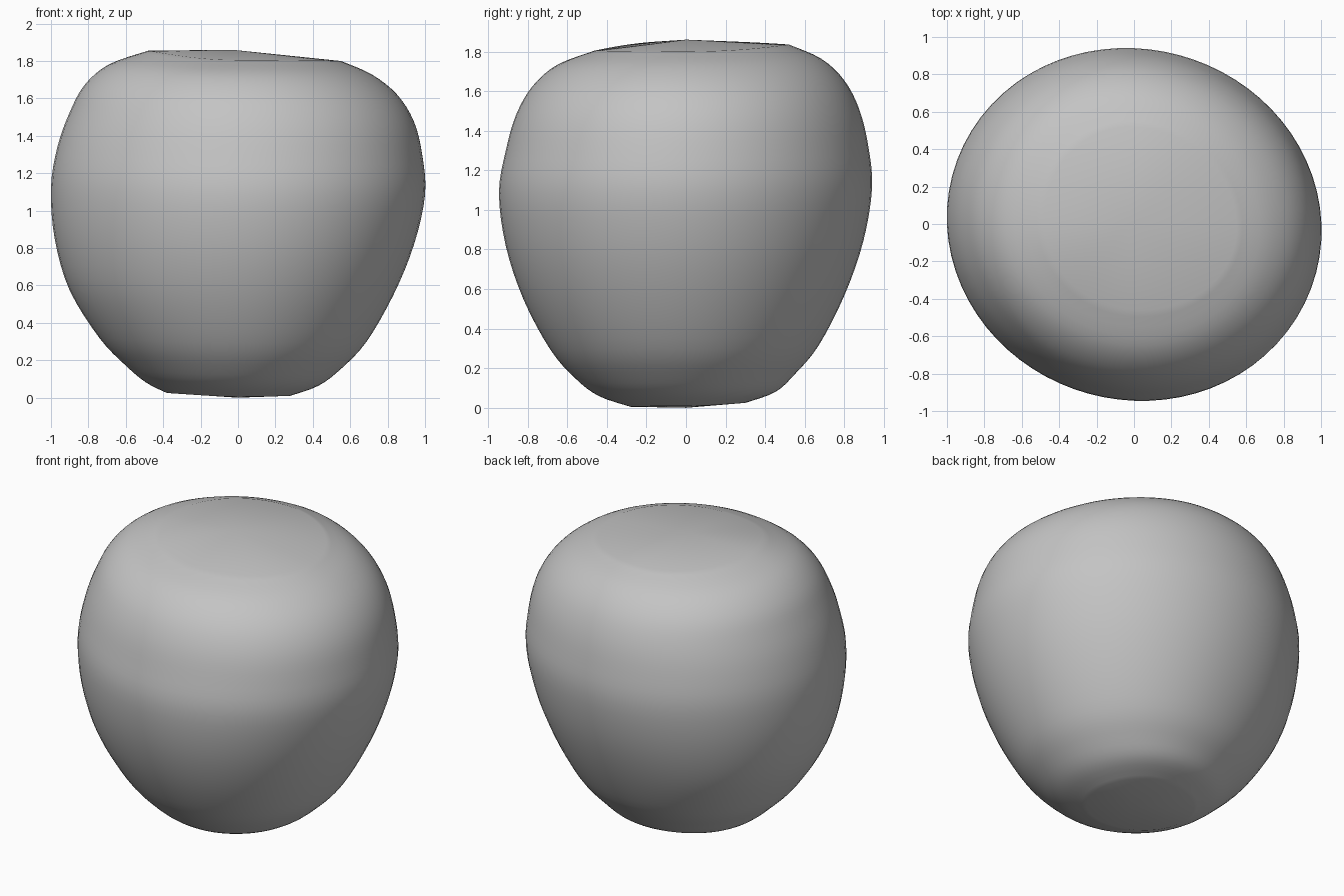
import bpy
import bmesh
from math import sin, cos, pi

cube = bpy.data.objects.get("Cube")
if cube:
    bpy.data.objects.remove(cube, do_unlink=True)

SEGMENTS = 72
STEPS = 4

# Relative heights, then the radius at each height towards the four sides
LEVELS = [0, .03, .08, .16, .3, .45, .6, .72, .82, .9, .96, 1]
LEFT = [.28, .43, .55, .685, .83, .94, 1, .985, .94, .85, .715, .55]
RIGHT = [.38, .49, .6, .74, .9, .98, 1, .965, .9, .82, .69, .48]
FRONT = [.28, .44, .56, .685, .82, .91, .945, .91, .858, .775, .65, .46]
BACK = [.3, .45, .55, .67, .8, .895, .94, .92, .875, .8, .685, .52]


def smooth_samples(values):
    """Catmull-Rom refinement of a list of values."""
    padded = [values[0]] + values + [values[-1]]
    out = []
    for a, b, c, d in zip(padded, padded[1:], padded[2:], padded[3:]):
        for k in range(STEPS):
            t = k / STEPS
            out.append(b + t * (c - a + t * (2 * a - 5 * b + 4 * c - d
                       + t * (3 * (b - c) + d - a))) / 2)
    return out + [values[-1]]


def around(angle, left, right, front, back):
    """Blend the values of the four sides at an angle."""
    x, y = cos(angle), sin(angle)
    return (left if x > 0 else right) * x * x + (back if y > 0 else front) * y * y


# Material
grey = bpy.data.materials.new("plain grey")
grey.use_nodes = True
color = (.55, .55, .55, 1)
grey.diffuse_color = color
grey.node_tree.nodes["Principled BSDF"].inputs["Base Color"].default_value = color

# Rounded body: stacked rings whose outline varies by direction
bm = bmesh.new()
levels, *sides = [smooth_samples(s) for s in (LEVELS, LEFT, RIGHT, FRONT, BACK)]
rings = []
for level, *radii in zip(levels, *sides):
    ring = []
    for i in range(SEGMENTS):
        angle = 2 * pi * i / SEGMENTS
        radius = around(angle, *radii) * (1 - .02 * sin(2 * angle))
        low = around(angle, .01, .025, .005, .025)
        high = around(angle, 1.8, 1.855, 1.805, 1.835)
        ring.append(bm.verts.new((radius * cos(angle), radius * sin(angle),
                                  low + level * (high - low))))
    rings.append(ring)
for lower, upper in zip(rings, rings[1:]):
    for i in range(SEGMENTS):
        j = (i + 1) % SEGMENTS
        bm.faces.new((lower[i], lower[j], upper[j], upper[i]))

# Shallow caps at the top and the bottom
for ring, tip in ((rings[-1], (-.03, 0, 1.86)), (rings[0], (0, 0, 0))):
    centre = bm.verts.new(tip)
    for i in range(SEGMENTS):
        bm.faces.new((ring[i - 1], ring[i], centre))
bmesh.ops.recalc_face_normals(bm, faces=bm.faces)

mesh = bpy.data.meshes.new("rounded_body")
bm.to_mesh(mesh)
bm.free()
mesh.materials.append(grey)
body = bpy.data.objects.new("rounded_body", mesh)
bpy.context.collection.objects.link(body)
bpy.context.view_layer.objects.active = body
body.select_set(True)
bpy.ops.object.shade_smooth_by_angle()
